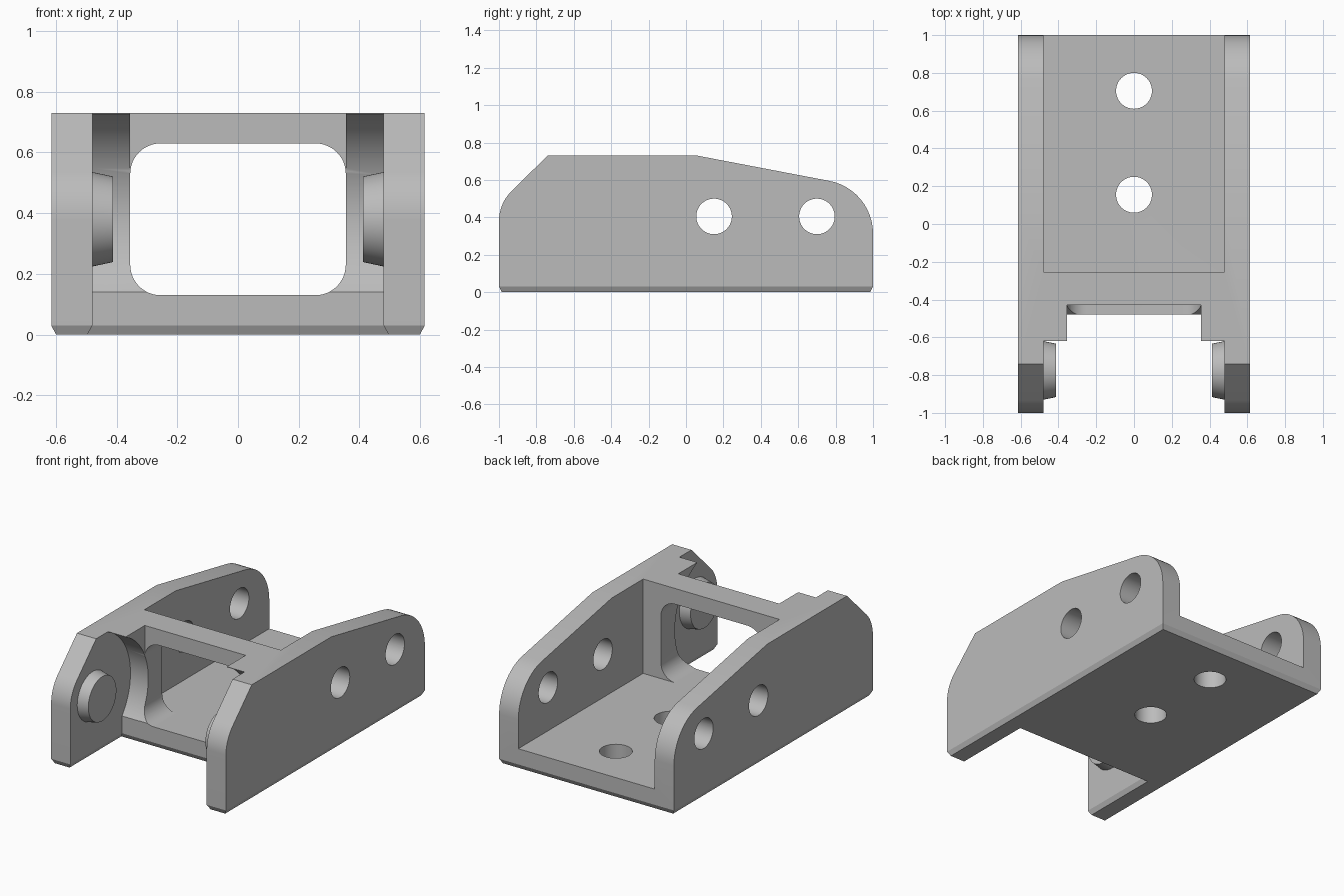
import bpy, bmesh, math
from mathutils import Matrix

if "Cube" in bpy.data.objects:
    bpy.data.objects.remove(bpy.data.objects["Cube"], do_unlink=True)

grey = bpy.data.materials.new("plain grey")
grey.use_nodes = True
COLOR = (0.5, 0.5, 0.5, 1)
grey.diffuse_color = COLOR
grey.node_tree.nodes["Principled BSDF"].inputs["Base Color"].default_value = COLOR


def finish(name, bm):
    bmesh.ops.recalc_face_normals(bm, faces=bm.faces)
    mesh = bpy.data.meshes.new(name)
    bm.to_mesh(mesh)
    bm.free()
    mesh.materials.append(grey)
    obj = bpy.data.objects.new(name, mesh)
    bpy.context.collection.objects.link(obj)
    return obj


def prism(name, points, offset):
    """Extrude a planar 3D outline by an offset vector."""
    bm = bmesh.new()
    face = bm.faces.new([bm.verts.new(p) for p in points])
    new = bmesh.ops.extrude_face_region(bm, geom=[face])["geom"]
    bmesh.ops.translate(bm, vec=offset, verts=[v for v in new if isinstance(v, bmesh.types.BMVert)])
    return finish(name, bm)


def box(name, x0, x1, y0, y1, z0, z1):
    return prism(name, [(x0, y0, z0), (x1, y0, z0), (x1, y1, z0), (x0, y1, z0)], (0, 0, z1 - z0))


def cone(name, center, axis, r1, r2, depth, sides=64):
    bm = bmesh.new()
    turn = Matrix.Rotation(math.pi / 2, 4, "Y") if axis == "X" else Matrix()
    bmesh.ops.create_cone(bm, cap_ends=True, segments=sides, radius1=r1, radius2=r2,
                          depth=depth, matrix=Matrix.Translation(center) @ turn)
    return finish(name, bm)


def arc(cx, cy, r, start, end, steps=12):
    angles = [math.radians(start + (end - start) * i / steps) for i in range(steps + 1)]
    return [(cx + r * math.cos(a), cy + r * math.sin(a)) for a in angles]


def combine(target, tool, operation):
    mod = target.modifiers.new(operation, "BOOLEAN")
    mod.operation, mod.solver, mod.object = operation, "EXACT", tool
    bpy.context.view_layer.objects.active = target
    bpy.ops.object.modifier_apply(modifier=mod.name)
    bpy.data.objects.remove(tool, do_unlink=True)


W, IN, OPEN, TOP, FLOOR = 0.615, 0.48, 0.355, 0.73, 0.13
PIN_Y, PIN_Z = -0.775, 0.38

# Body: forked outline with a chamfered underside
outline = [(-W, -1), (-IN, -1), (-IN, -0.48), (IN, -0.48), (IN, -1), (W, -1), (W, 1), (-W, 1)]
body = prism("bracket_body", [(x, y, 0.03) for x, y in outline], (0, 0, TOP - 0.03))
bm = bmesh.new()
bm.from_mesh(body.data)
bottom = min(bm.faces, key=lambda f: f.calc_center_median().z)
bmesh.ops.inset_region(bm, faces=[bottom], thickness=0.016, depth=0.03, use_even_offset=True)
for v in bm.verts:
    if v.co.z < 0.02:
        v.co.z = 0
bm.to_mesh(body.data)
bm.free()

# Corner blocks beside the opening
for s in (-1, 1):
    combine(body, box("corner", *sorted((s * OPEN, s * (IN + 0.05))), -0.62, -0.3, 0.14, TOP), "UNION")

# Side silhouette with rounded front and rear ends
side = [(-1, -0.1)] + arc(PIN_Y, PIN_Z, 0.225, 180, 135) + [(-0.74, TOP), (0.06, TOP)]
side += arc(0.713, 0.313, 0.287, 79.6, 0) + [(1, -0.1)]
combine(body, prism("silhouette", [(-0.8, y, z) for y, z in side], (1.6, 0, 0)), "INTERSECT")

# Rear channel and front relief
combine(body, box("channel", -IN, IN, -0.255, 1.2, FLOOR, 1), "DIFFERENCE")
combine(body, box("relief", -OPEN, OPEN, -0.9, -0.43, 0.4, 1), "DIFFERENCE")

# Rounded window through the bulkhead
r = 0.1
window = []
for cx, cz, a in ((OPEN - r, 0.63 - r, 0), (r - OPEN, 0.63 - r, 90),
                  (r - OPEN, FLOOR + r, 180), (OPEN - r, FLOOR + r, 270)):
    window += arc(cx, cz, r, a, a + 90)
combine(body, prism("window", [(x, -0.9, z) for x, z in window], (0, 0.8, 0)), "DIFFERENCE")

# Round clearance about the pin axis
combine(body, cone("clearance", (0, PIN_Y, PIN_Z), "X", 0.38, 0.38, 2 * IN, 96), "DIFFERENCE")

# Bolt holes through the walls and floor
for y in (0.15, 0.70):
    combine(body, cone("wall_hole", (0, y, 0.405), "X", 0.095, 0.095, 2), "DIFFERENCE")
    combine(body, cone("floor_hole", (0, y + 0.005, 0), "Z", 0.095, 0.095, 0.5), "DIFFERENCE")

# Tapered pivot pins, sunk slightly into the walls
parts = [body]
for s, name in ((1, "left_pin"), (-1, "right_pin")):
    r_low, r_high = (0.141, 0.158) if s > 0 else (0.158, 0.141)
    parts.append(cone(name, (s * 0.452, PIN_Y, PIN_Z), "X", r_low, r_high, 0.08))

# Merge coplanar faces, then smooth the curved surfaces
bm = bmesh.new()
bm.from_mesh(body.data)
bmesh.ops.remove_doubles(bm, verts=bm.verts, dist=0.0001)
bmesh.ops.dissolve_limit(bm, angle_limit=0.005, verts=bm.verts, edges=bm.edges)
bm.to_mesh(body.data)
bm.free()
for obj in parts:
    bpy.ops.object.select_all(action="DESELECT")
    obj.select_set(True)
    bpy.context.view_layer.objects.active = obj
    bpy.ops.object.shade_smooth_by_angle(angle=math.radians(25))
